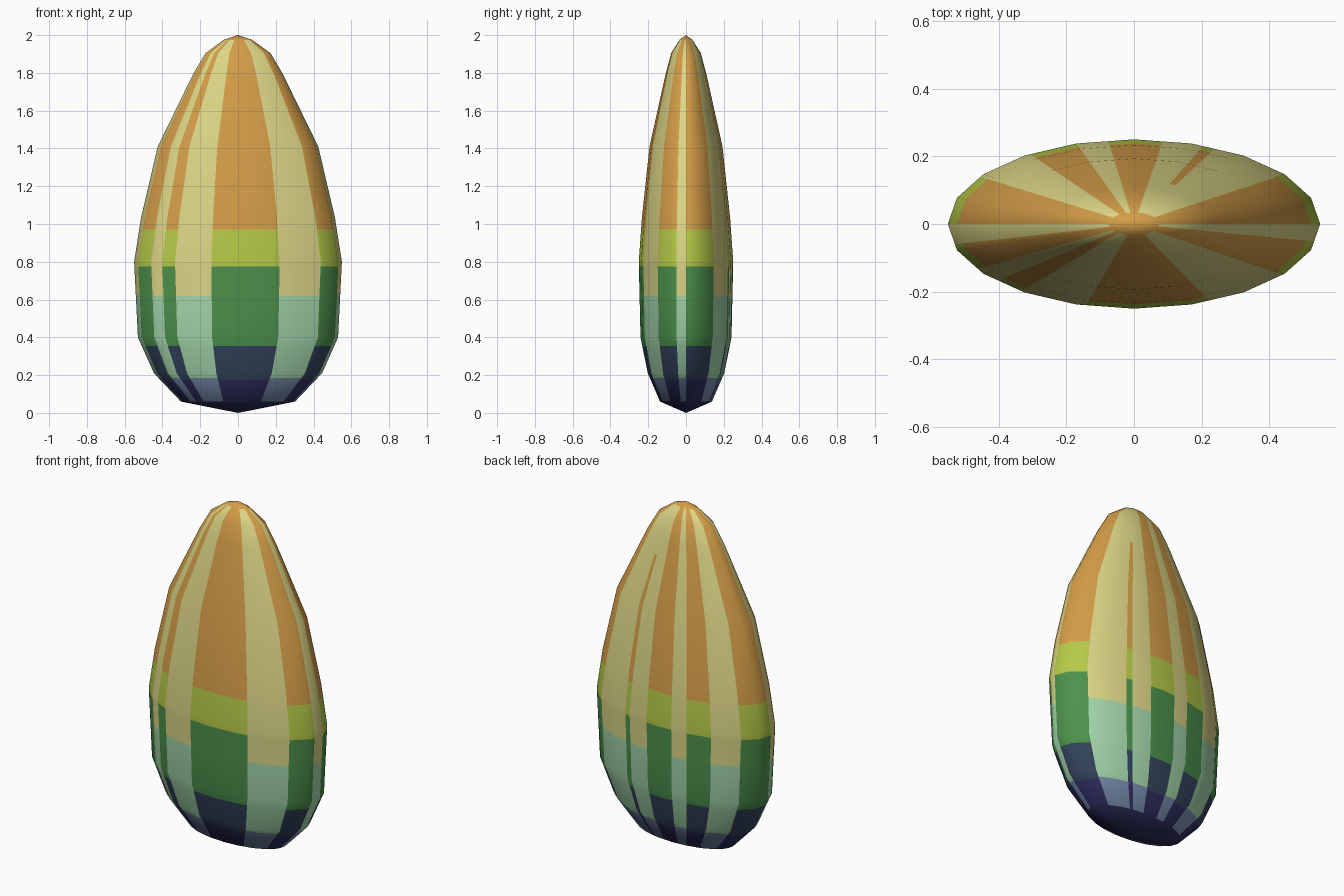
import bpy, bmesh, math

if "Cube" in bpy.data.objects:
    bpy.data.objects.remove(bpy.data.objects["Cube"])

SIDES = 20
RATIO = 0.25 / 0.55          # depth / width of the oval section
STEP = 360 / SIDES

# Half-width profile (z, x) from base to tip
PROFILE = [(0, 0), (0.06, 0.302), (0.21, 0.445), (0.40, 0.53), (0.80, 0.55),
           (1.035, 0.513), (1.41, 0.425), (1.795, 0.237), (1.905, 0.172),
           (1.975, 0.075), (2.0, 0)]

# Dark stripes: start and end angle in degrees, measured from the front towards +x
STRIPES = [(-15, 24), (53, 78), (90, 126), (154, 158), (171, 188),
           (198, 214), (236, 270), (284, 302.5), (312.5, 322.5)]

# Colour bands: (upper z limit, material index)
DARK_BANDS = [(0.06, 8), (0.175, 7), (0.355, 5), (0.775, 3), (0.97, 2), (9, 0)]
LIGHT_BANDS = [(0.06, 8), (0.185, 6), (0.62, 4), (1.975, 1), (9, 0)]

COLOURS = [("orange", (212, 157, 72)), ("cream", (220, 214, 134)),
           ("lime", (182, 202, 72)), ("leaf green", (77, 146, 76)),
           ("mint", (164, 215, 171)), ("dark slate", (52, 69, 94)),
           ("slate blue", (120, 141, 173)), ("navy", (47, 47, 100)),
           ("base navy", (41, 42, 86))]


def linear(c):
    c /= 255
    return c / 12.92 if c < 0.04045 else ((c + 0.055) / 1.055) ** 2.4


def half_width(z):
    for (z0, r0), (z1, r1) in zip(PROFILE, PROFILE[1:]):
        if z <= z1:
            return r0 + (r1 - r0) * (z - z0) / (z1 - z0)
    return 0


def section(angle):
    """Unit point on the flat-sided oval, so stripe cuts stay on the facets."""
    k = math.floor(angle / STEP)
    t = angle / STEP - k
    a, b = math.radians(k * STEP), math.radians((k + 1) * STEP)
    return (math.sin(a) * (1 - t) + math.sin(b) * t,
            -(math.cos(a) * (1 - t) + math.cos(b) * t) * RATIO)


def band_colour(angle, z):
    dark = any(a < s < b for a, b in STRIPES for s in (angle, angle - 360))
    if 154 < angle < 158 and z > 1.7:      # the thin stripe stops short
        dark = False
    return next(m for top, m in (DARK_BANDS if dark else LIGHT_BANDS) if z < top)


# Cut lines around and up the body
angles = sorted({float(i * STEP) for i in range(SIDES)} |
                {float(a % 360) for s in STRIPES for a in s})
heights = sorted({z for z, r in PROFILE if r > 0} | {1.7} |
                 {z for z, m in DARK_BANDS + LIGHT_BANDS if z < 2})

# Striped seed-shaped body
bm = bmesh.new()
rings = []
for z in heights:
    r = half_width(z)
    rings.append([bm.verts.new((section(a)[0] * r, section(a)[1] * r, z)) for a in angles])
bottom, tip = bm.verts.new((0, 0, 0)), bm.verts.new((0, 0, 2))
n = len(angles)
for i in range(n):
    j = (i + 1) % n
    mid = (angles[i] + (angles[j] if j else 360)) / 2
    bm.faces.new((bottom, rings[0][j], rings[0][i])).material_index = 8
    bm.faces.new((tip, rings[-1][i], rings[-1][j])).material_index = 0
    for k in range(len(heights) - 1):
        f = bm.faces.new((rings[k][i], rings[k][j], rings[k + 1][j], rings[k + 1][i]))
        f.material_index = band_colour(mid, (heights[k] + heights[k + 1]) / 2)
bmesh.ops.recalc_face_normals(bm, faces=bm.faces)
for f in bm.faces:
    f.smooth = True

mesh = bpy.data.meshes.new("striped_body")
bm.to_mesh(mesh)
bm.free()
for name, rgb in COLOURS:
    mat = bpy.data.materials.new(name)
    mat.diffuse_color = (*[linear(c) for c in rgb], 1)
    mat.use_nodes = True
    mat.node_tree.nodes["Principled BSDF"].inputs["Base Color"].default_value = mat.diffuse_color
    mesh.materials.append(mat)
body = bpy.data.objects.new("striped_body", mesh)
bpy.context.collection.objects.link(body)
